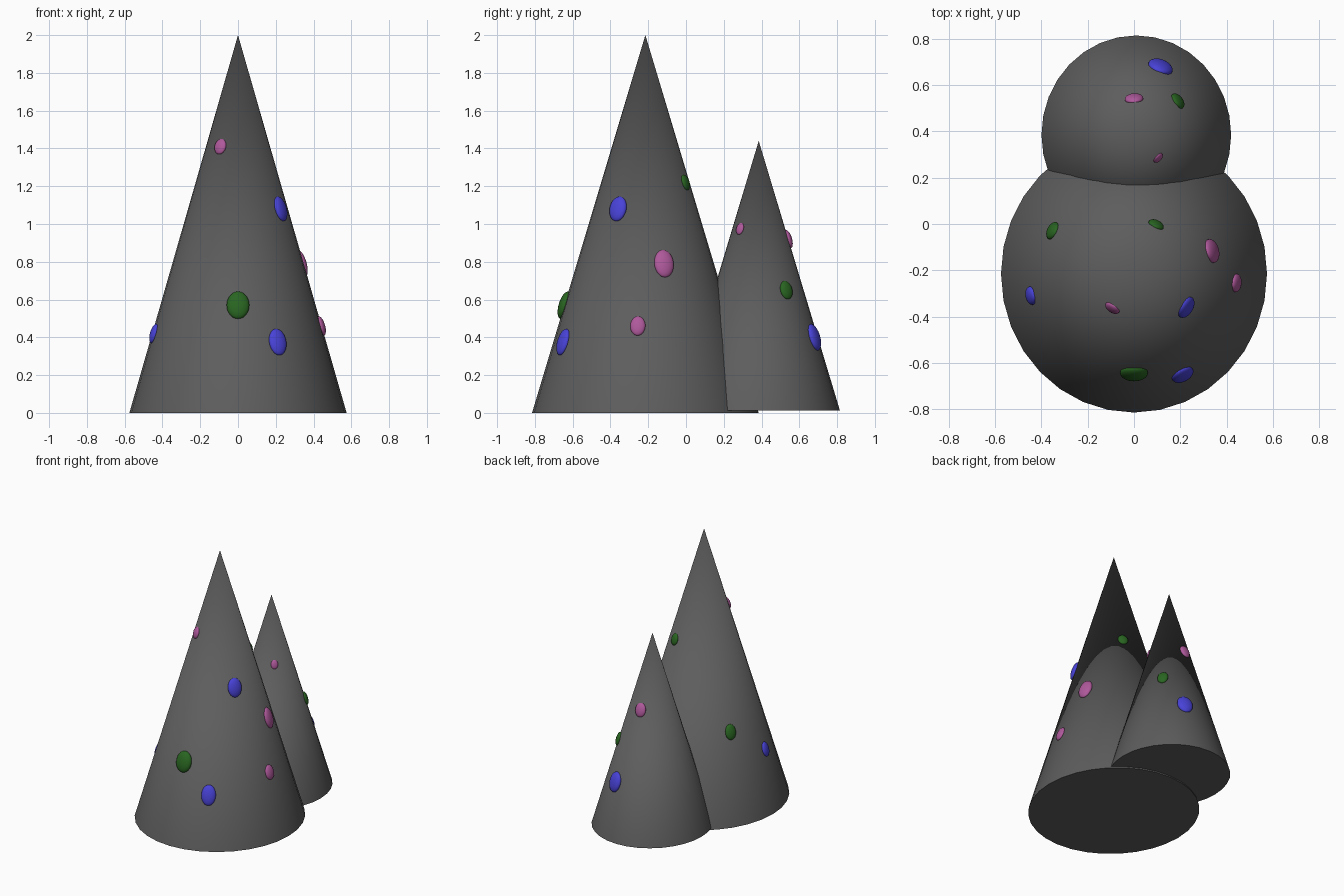
import bpy
from math import cos, sin, atan2
from mathutils import Vector, Matrix

if "Cube" in bpy.data.objects:
    bpy.data.objects.remove(bpy.data.objects["Cube"])


def material(name, rgb):
    m = bpy.data.materials.new(name)
    m.diffuse_color = (*rgb, 1)
    m.use_nodes = True
    m.node_tree.nodes["Principled BSDF"].inputs["Base Color"].default_value = m.diffuse_color
    return m


DARK = material("dark_grey", (0.11, 0.11, 0.11))
GREEN = material("green", (0.022, 0.13, 0.015))
BLUE = material("blue", (0.065, 0.055, 0.68))
PINK = material("pink", (0.43, 0.10, 0.33))


def cone(name, cx, cy, rx, ry, z0, z1):
    """Slightly oval cone tree body."""
    bpy.ops.mesh.primitive_cone_add(vertices=32, radius1=1, radius2=0, depth=1,
                                    location=(cx, cy, (z0 + z1) / 2))
    ob = bpy.context.object
    ob.name = name
    ob.scale = (rx, ry, z1 - z0)
    bpy.ops.object.transform_apply(location=False, rotation=False, scale=True)
    bpy.ops.object.shade_smooth_by_angle()
    ob.data.materials.append(DARK)
    return cx, cy, rx, ry, z0, z1


def bauble(name, tree, x, y, z, width, height, mat):
    """Flattened ball lying on the cone surface nearest to x, y at height z."""
    cx, cy, rx, ry, z0, z1 = tree
    a = atan2((y - cy) / ry, (x - cx) / rx)
    k = (z1 - z) / (z1 - z0)
    p = Vector((cx + rx * k * cos(a), cy + ry * k * sin(a), z))
    up = (Vector((cx, cy, z1)) - p).normalized()
    side = Vector((-rx * sin(a), ry * cos(a), 0))
    out = side.cross(up).normalized()
    side = up.cross(out)
    bpy.ops.mesh.primitive_uv_sphere_add(segments=32, ring_count=16, radius=1)
    ob = bpy.context.object
    ob.name = name
    rot = Matrix((side, out, up)).transposed().to_4x4()
    ob.matrix_world = (Matrix.Translation(p) @ rot
                       @ Matrix.Diagonal((width / 2, width / 4, height / 2, 1)))
    bpy.ops.object.shade_smooth()
    ob.data.materials.append(mat)


# Tree bodies
large = cone("large_tree", 0, -0.215, 0.575, 0.6, 0, 2)
small = cone("small_tree", 0.01, 0.385, 0.41, 0.43, 0.012, 1.44)

# Baubles: tree, x, y, z, width, height, colour
spots = [
    (large, 0.0, -0.64, 0.57, 0.12, 0.15, GREEN),
    (large, 0.21, -0.65, 0.375, 0.10, 0.145, BLUE),
    (large, 0.225, -0.36, 1.08, 0.10, 0.135, BLUE),
    (large, 0.34, -0.115, 0.79, 0.105, 0.15, PINK),
    (large, 0.44, -0.255, 0.46, 0.08, 0.105, PINK),
    (large, -0.095, -0.365, 1.41, 0.07, 0.085, PINK),
    (large, -0.445, -0.31, 0.42, 0.08, 0.105, BLUE),
    (large, -0.35, -0.03, 0.63, 0.08, 0.11, GREEN),
    (large, 0.095, -0.005, 1.22, 0.07, 0.085, GREEN),
    (small, 0.115, 0.68, 0.40, 0.11, 0.145, BLUE),
    (small, 0.19, 0.532, 0.65, 0.075, 0.10, GREEN),
    (small, 0.105, 0.285, 0.975, 0.05, 0.065, PINK),
    (small, 0.0, 0.545, 0.92, 0.08, 0.10, PINK),
]
for i, spot in enumerate(spots, 1):
    bauble(f"bauble_{i}", *spot)
